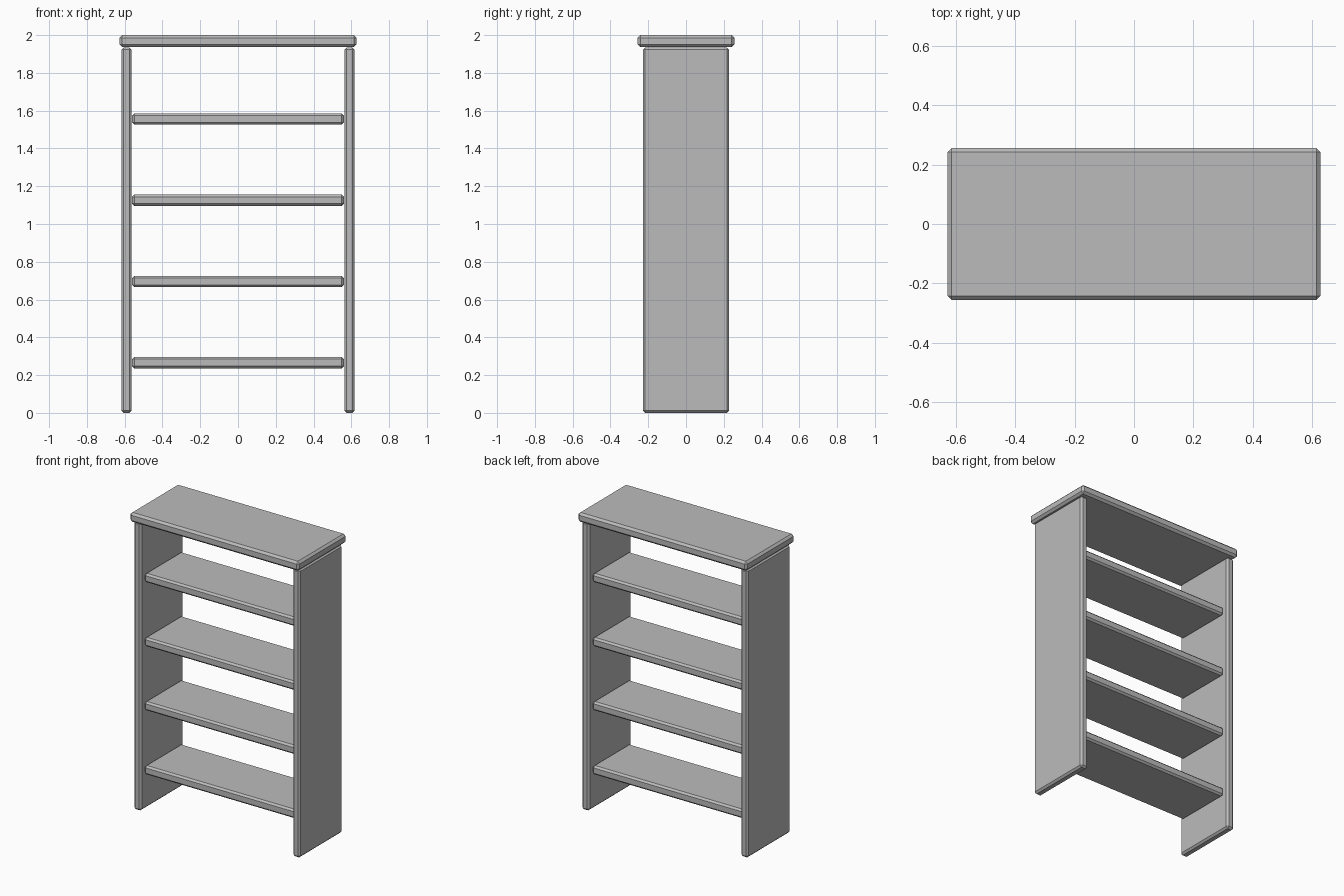
import bpy

if "Cube" in bpy.data.objects:
    bpy.data.objects.remove(bpy.data.objects["Cube"])

# One plain grey for the whole bookcase
grey = bpy.data.materials.new("plain_grey")
grey.diffuse_color = (0.5, 0.5, 0.5, 1.0)
grey.use_nodes = True
grey.node_tree.nodes["Principled BSDF"].inputs["Base Color"].default_value = grey.diffuse_color


def board(name, lo, hi, chamfer):
    """Box from corner lo to corner hi with flat chamfered edges."""
    bpy.ops.mesh.primitive_cube_add(size=1, location=[(a + b) / 2 for a, b in zip(lo, hi)])
    obj = bpy.context.object
    obj.name = name
    obj.scale = [b - a for a, b in zip(lo, hi)]
    bpy.ops.object.transform_apply(location=False, rotation=False, scale=True)
    bevel = obj.modifiers.new("chamfer", 'BEVEL')
    bevel.width = chamfer
    bevel.segments = 1
    bevel.limit_method = 'NONE'
    obj.data.materials.append(grey)
    return obj


# Upright side panels
for name, cx in (("left_side", -0.59), ("right_side", 0.59)):
    board(name, (cx - 0.027, -0.228, 0), (cx + 0.027, 0.228, 1.935), 0.012)

# Overhanging top board
board("top_board", (-0.628, -0.256, 1.937), (0.628, 0.256, 2.0), 0.014)

# Four evenly spaced shelves, slightly recessed from the side panels
for i in range(4):
    z = 0.266 + 0.43 * i
    board(f"shelf_{i + 1}", (-0.561, -0.195, z - 0.03), (0.561, 0.195, z + 0.03), 0.012)
